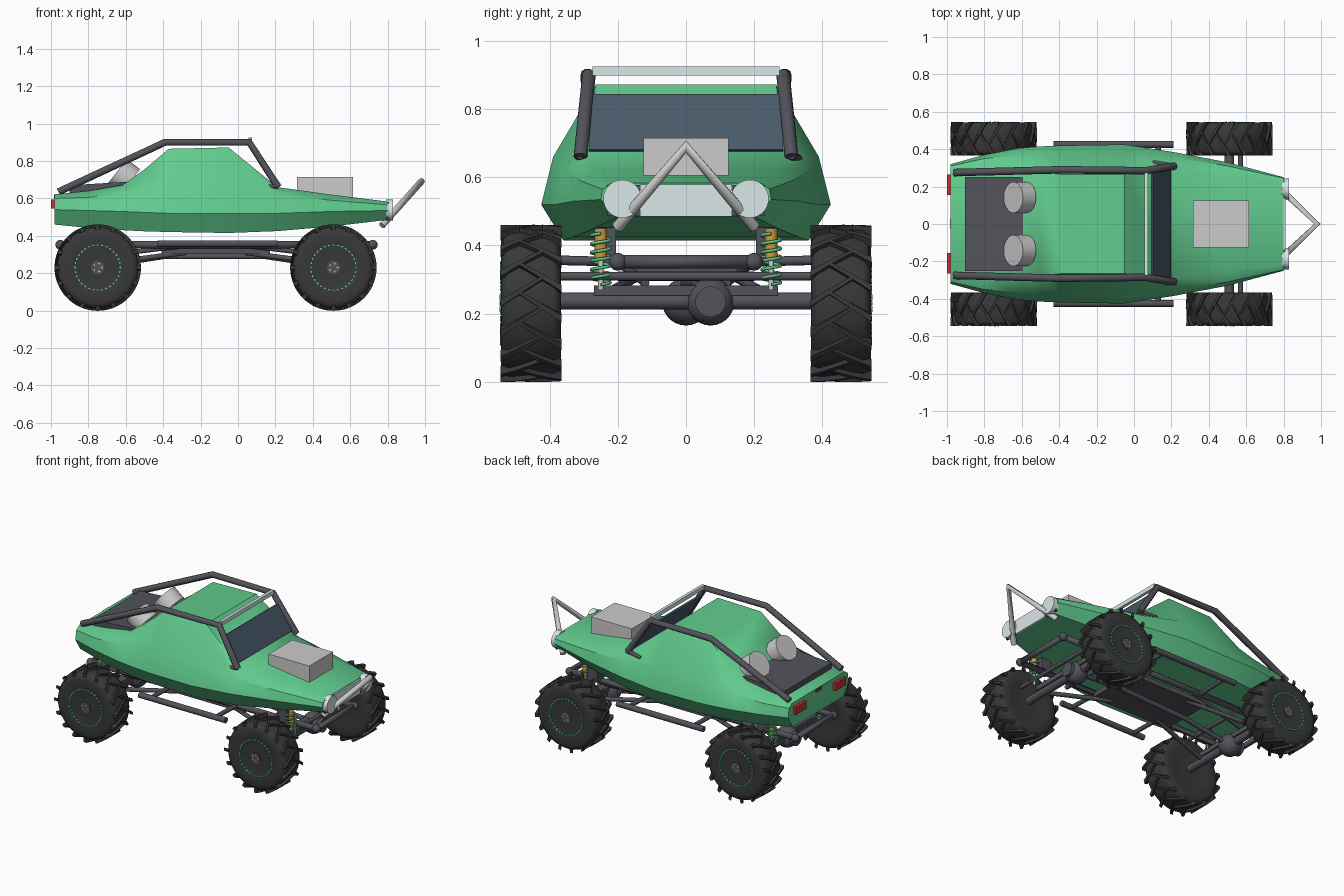
import bpy, bmesh, math
from mathutils import Vector, Matrix

if "Cube" in bpy.data.objects:
    bpy.data.objects.remove(bpy.data.objects["Cube"])

def material(name, r, g, b):
    m = bpy.data.materials.new(name)
    m.diffuse_color = (r, g, b, 1)
    m.use_nodes = True
    m.node_tree.nodes["Principled BSDF"].inputs["Base Color"].default_value = m.diffuse_color
    return m

GREEN = material("green", .12, .6, .27)
DARK = material("dark_metal", .085, .085, .105)
RUBBER = material("rubber", .04, .04, .042)
GLASS = material("tinted_glass", .065, .1, .14)
LAMP = material("lamp", .7, .8, .8)
SILVER = material("silver", .6, .6, .62)
RED = material("red", .6, .03, .03)
GOLD = material("gold", .6, .33, .05)

def finish(bm, name, mat, angle=35):
    bmesh.ops.recalc_face_normals(bm, faces=bm.faces)
    me = bpy.data.meshes.new(name)
    bm.to_mesh(me)
    bm.free()
    ob = bpy.data.objects.new(name, me)
    bpy.context.collection.objects.link(ob)
    me.materials.append(mat)
    bpy.ops.object.select_all(action='DESELECT')
    ob.select_set(True)
    bpy.context.view_layer.objects.active = ob
    bpy.ops.object.shade_smooth_by_angle(angle=math.radians(angle))
    return ob

def box(name, loc, dims, mat, tilt=0):
    bm = bmesh.new()
    mx = Matrix.Translation(loc) @ Matrix.Rotation(tilt, 4, 'Y') @ Matrix.Diagonal((*dims, 1))
    bmesh.ops.create_cube(bm, size=1, matrix=mx)
    return finish(bm, name, mat)

def cyl(name, a, b, r, mat, n=32):
    a, b = Vector(a), Vector(b)
    bm = bmesh.new()
    mx = Matrix.Translation((a + b) / 2) @ (b - a).to_track_quat('Z', 'Y').to_matrix().to_4x4()
    bmesh.ops.create_cone(bm, cap_ends=True, segments=n, radius1=r, radius2=r,
                          depth=(b - a).length, matrix=mx)
    return finish(bm, name, mat)

def ball(name, loc, r, mat):
    bm = bmesh.new()
    bmesh.ops.create_uvsphere(bm, u_segments=24, v_segments=14, radius=r, matrix=Matrix.Translation(loc))
    return finish(bm, name, mat)

def tube(name, pts, r, mat, res=3, closed=False):
    cu = bpy.data.curves.new(name, 'CURVE')
    cu.dimensions, cu.bevel_depth, cu.bevel_resolution = '3D', r, res
    cu.use_fill_caps = True
    sp = cu.splines.new('POLY')
    sp.points.add(len(pts) - 1)
    for p, q in zip(sp.points, pts):
        p.co = (*q, 1)
    sp.use_cyclic_u = closed
    ob = bpy.data.objects.new(name, cu)
    bpy.context.collection.objects.link(ob)
    cu.materials.append(mat)
    return ob

# Body shell: x, then (half width, z) at bottom, waist, shoulder and top
stations = [
    (-.98, .27, .46, .32, .54, .31, .60, .28, .622),
    (-.80, .31, .442, .37, .535, .35, .605, .28, .64),
    (-.62, .34, .43, .405, .53, .365, .625, .27, .67),
    (-.50, .355, .424, .415, .525, .38, .645, .27, .755),
    (-.37, .36, .42, .42, .52, .39, .655, .265, .865),
    (-.05, .36, .415, .425, .52, .39, .66, .265, .872),
    (.21, .33, .425, .385, .52, .355, .615, .29, .66),
    (.50, .27, .45, .33, .53, .31, .59, .25, .62),
    (.80, .20, .485, .25, .535, .245, .565, .22, .583)]
bm = bmesh.new()
rings = []
for x, *s in stations:
    half = [(s[i], s[i + 1]) for i in range(0, 8, 2)]
    ring = half + [(-w, z) for w, z in reversed(half)]
    rings.append([bm.verts.new((x, w, z)) for w, z in ring])
for a, b in zip(rings, rings[1:]):
    for i in range(8):
        j = (i + 1) % 8
        bm.faces.new((a[i], a[j], b[j], b[i]))
bm.faces.new(rings[0])
bm.faces.new(rings[-1])
finish(bm, "body_shell", GREEN, 40)

# Rear deck, hood scoop, windshield, nose panel
box("rear_deck", (-.735, 0, .635), (.33, .5, .09), DARK, -.06)
box("hood_scoop", (.465, 0, .655), (.30, .25, .12), SILVER)
box("windshield", (.145, 0, .76), (.012, .57, .19), GLASS, -.54)
box("nose_surround", (.80, 0, .532), (.012, .46, .09), DARK)
box("nose_panel", (.805, 0, .532), (.012, .27, .095), LAMP)
box("roof_light_bar", (.065, 0, .912), (.02, .55, .027), LAMP)
box("tail_notch", (-.98, 0, .61), (.01, .06, .02), DARK)

# Front bull bar
tube("bull_bar", [(.77, -.2, .455), (.98, 0, .69), (.77, .2, .455)], .018, SILVER)

# Frame, belly plate, cross tubes
tube("frame_loop", [(-.95, -.2, .352), (.72, -.2, .352), (.72, .2, .352), (-.95, .2, .352)],
     .021, DARK, closed=True)
box("belly_plate", (-.12, 0, .318), (.58, .36, .03), DARK)
tube("drive_shaft", [(-.72, 0, .24), (-.4, 0, .29), (.15, .03, .29), (.48, .07, .24)], .016, DARK)
tube("steering_rod", [(.57, -.37, .31), (.57, .37, .31)], .013, DARK)

for sy in (-1, 1):
    # Roll cage and side bars
    tube("roll_cage_side", [(-.96, sy * .275, .635), (-.39, sy * .29, .9), (.06, sy * .285, .9),
                            (.215, sy * .31, .66)], .02, DARK)
    cyl("cage_foot", (.1, sy * .33, .655), (.215, sy * .31, .665), .012, DARK, 12)
    tube("rocker_bar", [(-.43, sy * .425, .358), (.21, sy * .425, .358)], .019, DARK)
    for x in (-.35, .13):
        cyl("rocker_strut", (x, sy * .425, .358), (x, sy * .2, .352), .014, DARK, 12)
    # Lamps
    cyl("headlight", (.79, sy * .187, .537), (.828, sy * .187, .537), .056, LAMP)
    box("tail_light", (-.985, sy * .21, .57), (.03, .11, .05), RED)
    # Tilted round canisters on the deck
    cyl("rear_canister", (-.645, sy * .142, .745), (-.575, sy * .142, .69), .083, SILVER)
    for x in (-.95, .72):
        ball("frame_corner", (x, sy * .2, .352), .026, DARK)

# Axles with suspension
for ax, dy, inward in ((-.75, 0, 1), (.51, .072, -1)):
    cyl("axle", (ax, -.38, .237), (ax, .38, .237), .025, DARK, 20)
    ball("differential", (ax, dy, .235), .07, DARK)
    cyl("differential_cover", (ax, dy, .235), (ax - inward * .075, dy, .235), .045, DARK)
    box("axle_bracket", (ax, 0, .268), (.06, .54, .03), DARK)
    cyl("cross_tube", (ax + inward * .15, -.2, .31), (ax + inward * .15, .2, .31), .014, DARK, 16)
    for sy in (-1, 1):
        box("shock_tower", (ax, sy * .235, .41), (.07, .06, .085), DARK)
        sx = ax - inward * .06
        cyl("shock_body", (sx, sy * .25, .36), (sx, sy * .25, .45), .018, GOLD, 16)
        cyl("shock_rod", (sx, sy * .25, .27), (sx, sy * .25, .37), .008, SILVER, 12)
        coil = [(sx + .028 * math.cos(k * math.tau / 14), sy * .25 + .028 * math.sin(k * math.tau / 14),
                 .285 + .15 * k / 84) for k in range(85)]
        tube("coil_spring", coil, .005, GREEN, 1)
        tube("lower_link", [(ax + inward * .02, sy * .25, .25), (ax + inward * .47, sy * .14, .31)], .014, DARK)
        tube("upper_link", [(ax, sy * .12, .29), (ax + inward * .45, sy * .19, .345)], .013, DARK)

# Wheels: lathed tyre with slanted tread bars
def make_wheel(cx, sy):
    cy, cz = sy * .455, .23
    def at(r, a, y):
        return (cx + r * math.cos(a), cy + y, cz + r * math.sin(a))
    half = [(.03, .082), (.10, .078), (.128, .084), (.185, .088), (.208, .08), (.217, .065)]
    prof = half + [(r, -y) for r, y in reversed(half)]
    bm = bmesh.new()
    n = 48
    rings = [[bm.verts.new(at(r, i * math.tau / n, y)) for i in range(n)] for r, y in prof]
    for a, b in zip(rings, rings[1:]):
        for i in range(n):
            j = (i + 1) % n
            bm.faces.new((a[i], a[j], b[j], b[i]))
    bm.faces.new(rings[0])
    bm.faces.new(rings[-1])
    finish(bm, "tyre", RUBBER, 40)

    bm = bmesh.new()
    bars = 16
    for k in range(bars):
        for side in (-1, 1):
            base = (k + (.5 if side > 0 else 0)) * math.tau / bars
            secs = []
            for t in (0, .33, .66, 1):
                y = side * (.09 - .125 * t)
                a = base + .34 * t
                w = .055 - .025 * t
                secs.append([bm.verts.new(at(r, a + d, y)) for r, d in
                             ((.205, -w), (.231, -w * .8), (.231, w * .8), (.205, w))])
            for p, q in zip(secs, secs[1:]):
                for i in range(4):
                    j = (i + 1) % 4
                    bm.faces.new((p[i], p[j], q[j], q[i]))
            bm.faces.new(secs[0])
            bm.faces.new(secs[-1])
    finish(bm, "tread_bars", RUBBER, 25)

    # Green bead ring and hub bolts on the outer face
    bm = bmesh.new()
    for k in range(32):
        mx = (Matrix.Translation(at(.119, k * math.tau / 32, sy * .084))
              @ Matrix.Rotation(-k * math.tau / 32, 4, 'Y') @ Matrix.Diagonal((.009, .014, .016, 1)))
        bmesh.ops.create_cube(bm, size=1, matrix=mx)
    finish(bm, "bead_ring", GREEN)
    cyl("hub_cap", at(0, 0, sy * .07), at(0, 0, sy * .088), .035, DARK, 24)
    for k in range(5):
        a = k * math.tau / 5
        cyl("hub_bolt", at(.022, a, sy * .08), at(.022, a, sy * .092), .005, SILVER, 6)

for cx in (-.75, .51):
    for sy in (-1, 1):
        make_wheel(cx, sy)
